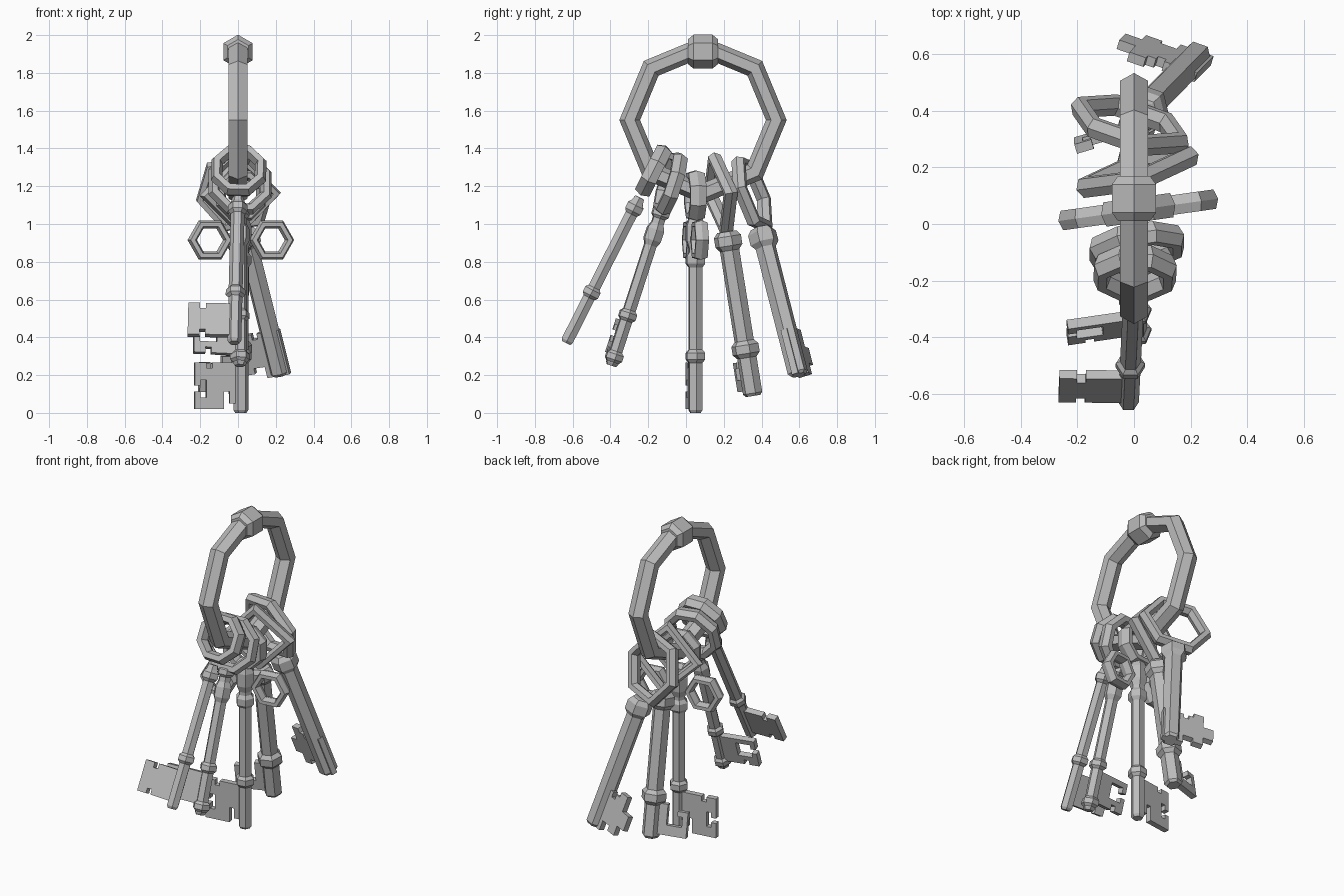
import bpy, bmesh, math
from mathutils import Vector, Matrix

cube = bpy.data.objects.get("Cube")
if cube:
    bpy.data.objects.remove(cube, do_unlink=True)

steel = bpy.data.materials.new("grey_steel")
steel.use_nodes = True
steel.diffuse_color = (0.5, 0.5, 0.5, 1)
steel.node_tree.nodes["Principled BSDF"].inputs["Base Color"].default_value = steel.diffuse_color


def finish(bm, name, frame):
    bmesh.ops.recalc_face_normals(bm, faces=bm.faces)
    mesh = bpy.data.meshes.new(name)
    bm.to_mesh(mesh)
    bm.free()
    mesh.materials.append(steel)
    obj = bpy.data.objects.new(name, mesh)
    obj.matrix_world = frame
    bpy.context.collection.objects.link(obj)


def make_frame(origin, axis, side):
    """Local z runs along axis, local x along side."""
    d = Vector(axis).normalized()
    u = Vector(side)
    u = (u - d * u.dot(d)).normalized()
    frame = Matrix((u, d.cross(u), d)).transposed().to_4x4()
    frame.translation = Vector(origin)
    return frame


def bridge(bm, loops):
    for a, b in zip(loops, loops[1:]):
        for j in range(len(a)):
            bm.faces.new((a[j - 1], a[j], b[j], b[j - 1]))


def turns(sides, offset=0.0):
    return [math.tau * (i + offset) / sides for i in range(sides)]


def ring(name, frame, x, z, sides, radius, radial, depth, offset=0.0):
    """Polygonal ring in the local xz plane with a hexagonal section."""
    bm = bmesh.new()
    loops = []
    for a in turns(sides, offset):
        loop = []
        for s in turns(6):
            r = radius + radial * math.cos(s)
            loop.append(bm.verts.new((x + r * math.cos(a), depth * math.sin(s),
                                      z + r * math.sin(a))))
        loops.append(loop)
    bridge(bm, loops + loops[:1])
    finish(bm, name, frame)


def lathe(name, frame, profile):
    """Six-sided turned part: profile holds (height, radius) pairs."""
    bm = bmesh.new()
    loops = [[bm.verts.new((r * math.cos(a), r * math.sin(a), t)) for a in turns(6)]
             for t, r in profile]
    bridge(bm, loops)
    bm.faces.new(loops[0])
    bm.faces.new(loops[-1])
    finish(bm, name, frame)


def bit(name, frame, start, base, pattern, cell=0.031, thick=0.035):
    """Flat toothed blade towards local -x, cut to a pattern of square cells."""
    bm = bmesh.new()
    corners = {}

    def corner(col, row):
        if (col, row) not in corners:
            corners[col, row] = bm.verts.new((-start - col * cell, -thick / 2, base + row * cell))
        return corners[col, row]

    for row, line in enumerate(reversed(pattern.split())):
        for col, mark in enumerate(line):
            if mark == "#":
                bm.faces.new((corner(col, row), corner(col + 1, row),
                              corner(col + 1, row + 1), corner(col, row + 1)))
    out = bmesh.ops.extrude_face_region(bm, geom=bm.faces[:])
    moved = [v for v in out["geom"] if isinstance(v, bmesh.types.BMVert)]
    bmesh.ops.translate(bm, verts=moved, vec=(0, thick, 0))
    bmesh.ops.recalc_face_normals(bm, faces=bm.faces)
    bmesh.ops.dissolve_limit(bm, angle_limit=0.02, verts=bm.verts, edges=bm.edges)
    finish(bm, name, frame)


def key(name, tip, top, side, radius, collars, base, pattern, start=0.0):
    """Shaft with collars and bit; returns the key's frame and shaft length."""
    axis = Vector(top) - Vector(tip)
    frame = make_frame(tip, axis, side)
    profile = [(0, radius * 0.75), (0.015, radius)]
    for t, half in collars:
        bulge = radius * 1.4
        profile += [(t - half, radius), (t - half / 2, bulge),
                    (t + half / 2, bulge), (t + half, radius)]
    profile.append((axis.length, radius * 0.8))
    lathe(name + "_shaft", frame, profile)
    bit(name + "_bit", frame, start, base, pattern)
    return frame, axis.length


# Carrying ring and its clasp
ring_frame = make_frame((0, 0.09, 1.55), (0, 0, 1), (0, 1, 0))
ring("main_ring", ring_frame, 0, 0, 8, 0.388, 0.055, 0.058)
clasp_frame = make_frame((0, 0.09, 1.912), (0, 1, 0), (0, 0, 1))
lathe("ring_clasp", clasp_frame, [(-0.08, 0.065), (-0.05, 0.09), (0.05, 0.09), (0.08, 0.065)])

# Front key with a solid bit and an octagonal bow
frame, length = key("front_key", (-0.02, -0.635, 0.37), (0, -0.245, 1.14), (1, 0, 0), 0.037,
                    [(0.3, 0.03), (0.8, 0.035)], 0.04, """
    #####.##
    ########
    ########
    ########
    ########
    #####.##""")
ring("front_key_bow", frame, 0, length + 0.16, 8, 0.125, 0.033, 0.05, 0.5)

# Second key with a forked bit and a broad bow
frame, length = key("second_key", (0.01, -0.395, 0.25), (0.01, -0.12, 1.1), (1, 0.16, 0), 0.037,
                    [(0.05, 0.03), (0.28, 0.03), (0.73, 0.06), (0.85, 0.03)], 0.06, """
    ########
    ####...#
    ####....
    ####...#
    ########
    #####.##""")
ring("second_key_bow", frame, 0, length + 0.12, 8, 0.15, 0.033, 0.045, 0.5)

# Middle key with a three-ring bow
frame, length = key("middle_key", (0.015, 0.05, 0), (0.015, 0.05, 1.04), (1, 0.14, 0), 0.04,
                    [(0.3, 0.035), (0.81, 0.04), (0.95, 0.08)], 0.02, """
    #####.##
    ########
    ########
    ######.#
    ######..
    ##.###.#
    ##.#####
    ...#####""")
ring("middle_key_top_bow", frame, 0, 1.15, 8, 0.115, 0.028, 0.05, 0.5)
for label, x in (("left", 0.165), ("right", -0.165)):
    ring(f"middle_key_{label}_bow", frame, x, 0.915, 6, 0.095, 0.025, 0.04)

# Fourth key with a hooked bit and a diamond bow
frame, length = key("fourth_key", (0, 0.355, 0.09), (0.01, 0.215, 0.96), (1, 0.3, 0), 0.053,
                    [(0.25, 0.045), (0.83, 0.05)], 0.03, """
    ###....
    ###..##
    ###...#
    ###...#
    #######
    #######""")
ring("fourth_key_bow", frame, 0, length + 0.2, 4, 0.19, 0.035, 0.04)

# Back key with a stepped bit and a hexagonal bow
frame, length = key("back_key", (0.225, 0.595, 0.2), (0.03, 0.395, 0.98), (1, -0.3, 0), 0.055,
                    [(0.77, 0.055)], 0, """
    ......##..
    ####.###..
    ########..
    ##########
    ##########
    ##########
    ########..
    ####..##..
    ####......""", -0.055)
ring("back_key_bow", frame, 0, length + 0.19, 6, 0.19, 0.033, 0.04)
